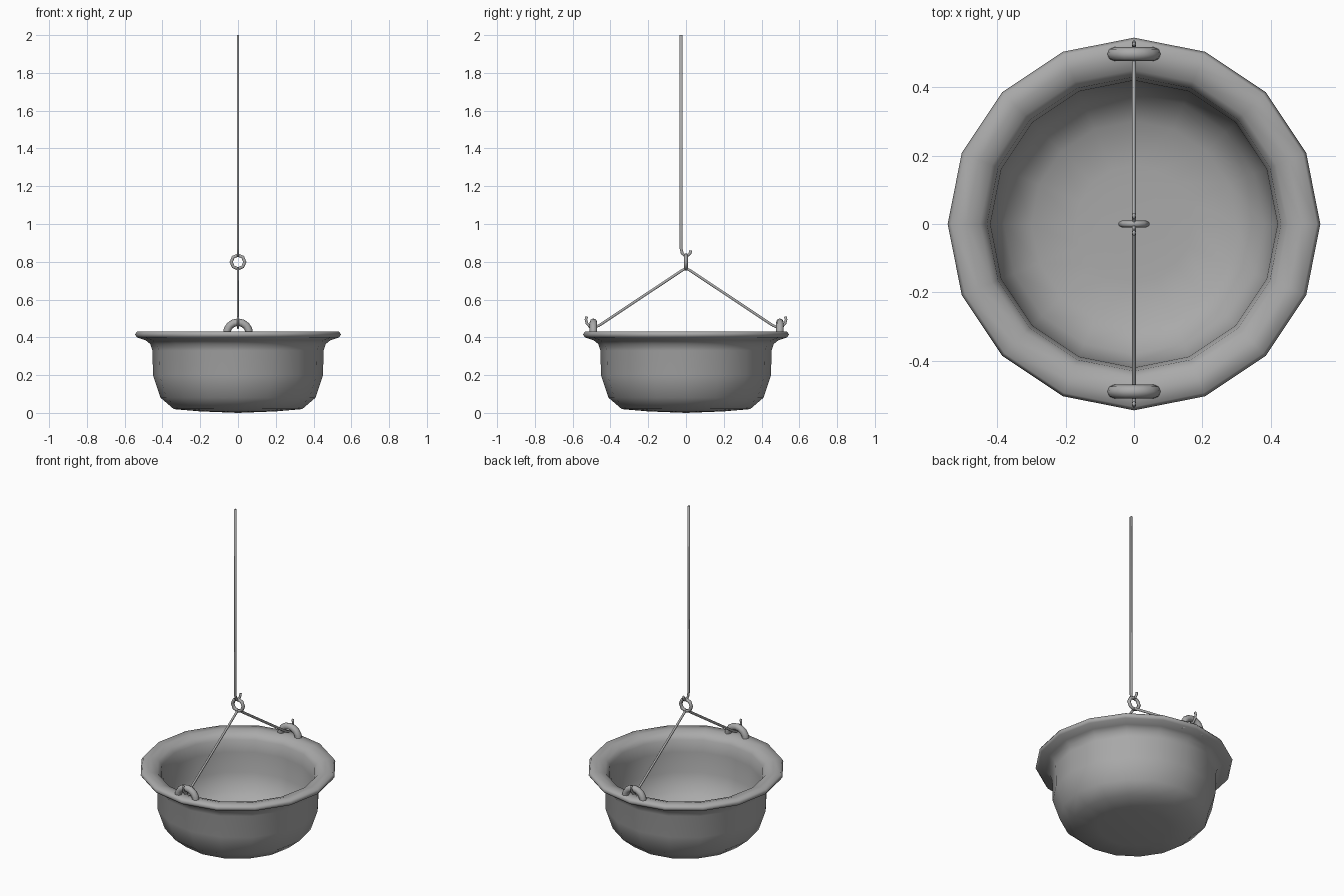
import bpy, math
from mathutils import Vector

cube = bpy.data.objects.get("Cube")
if cube:
    bpy.data.objects.remove(cube)

# One plain metal colour
metal = bpy.data.materials.new("grey metal")
metal.use_nodes = True
grey = (0.4, 0.4, 0.4, 1)
metal.diffuse_color = grey
metal.node_tree.nodes["Principled BSDF"].inputs["Base Color"].default_value = grey


def finish(name, mesh, smooth=True):
    obj = bpy.data.objects.new(name, mesh)
    bpy.context.collection.objects.link(obj)
    mesh.materials.append(metal)
    for p in mesh.polygons:
        p.use_smooth = smooth
    return obj


def lathe(name, profile, sides):
    """Spin a closed (radius, height) profile; ends with zero radius become poles."""
    verts, rings, faces = [], [], []
    for r, z in profile:
        count = sides if r > 0 else 1
        ring = []
        for i in range(count):
            a = math.tau * i / sides
            ring.append(len(verts))
            verts.append((r * math.cos(a), r * math.sin(a), z))
        rings.append(ring)
    for low, high in zip(rings, rings[1:]):
        for i in range(sides):
            j = (i + 1) % sides
            if len(low) == 1:
                faces.append((low[0], high[j], high[i]))
            elif len(high) == 1:
                faces.append((low[i], low[j], high[0]))
            else:
                faces.append((low[i], low[j], high[j], high[i]))
    mesh = bpy.data.meshes.new(name)
    mesh.from_pydata(verts, [], faces)
    return finish(name, mesh)


def tube(name, path, width, depth, sides=6, closed=False, side_axis=(1, 0, 0)):
    """Sweep an oval section along a path lying square to side_axis."""
    side = Vector(side_axis)
    pts = [Vector(p) for p in path]
    n = len(pts)
    verts, faces = [], []
    for k, p in enumerate(pts):
        before = pts[k - 1] if closed or k else p
        after = pts[(k + 1) % n] if closed or k < n - 1 else p
        normal = (after - before).normalized().cross(side)
        for i in range(sides):
            a = math.tau * i / sides
            verts.append(p + side * width * math.cos(a) + normal * depth * math.sin(a))
    for k in range(n if closed else n - 1):
        m = (k + 1) % n
        for i in range(sides):
            j = (i + 1) % sides
            faces.append((k * sides + i, k * sides + j, m * sides + j, m * sides + i))
    if not closed:
        faces.append(tuple(reversed(range(sides))))
        faces.append(tuple(range((n - 1) * sides, n * sides)))
    mesh = bpy.data.meshes.new(name)
    mesh.from_pydata(verts, [], faces)
    return finish(name, mesh)


def arc(radius, y, z, start, end, steps):
    return [(radius * math.cos(a), y, z + radius * math.sin(a))
            for a in (start + (end - start) * i / steps for i in range(steps + 1))]


# Basin with a flared rim, outside then inside
lathe("basin", [
    (0, 0), (0.2, 0.008), (0.34, 0.02), (0.41, 0.08), (0.45, 0.2),
    (0.453, 0.33), (0.465, 0.365), (0.49, 0.385), (0.535, 0.4), (0.545, 0.415),
    (0.535, 0.43), (0.49, 0.43), (0.45, 0.418), (0.43, 0.39), (0.42, 0.32),
    (0.415, 0.2), (0.38, 0.1), (0.3, 0.045), (0.17, 0.03), (0.1, 0.032), (0, 0.025),
], 16)

# Rim lugs and the hooked hanging rods that pass through them
for label, s, lug_y in (("front", -1, 0.49), ("back", 1, 0.497)):
    tube(label + "_lug", arc(0.06, s * lug_y, 0.42, -0.4, math.pi + 0.4, 10),
         0.02, 0.02, 8, side_axis=(0, 1, 0))
    hook = [(0, 0.765), (0.02, 0.755), (0.46, 0.463), (0.485, 0.452),
            (0.508, 0.455), (0.525, 0.475), (0.53, 0.495), (0.525, 0.51)]
    tube(label + "_rod", [(0, s * y, z) for y, z in hook], 0.006, 0.008)

# Linking ring
tube("link_ring", arc(0.036, 0, 0.799, 0, math.tau * 7 / 8, 7),
     0.01, 0.01, 6, closed=True, side_axis=(0, 1, 0))

# Long upright rod with a hooked foot
foot = [(-0.026, 2.0), (-0.026, 0.87), (-0.02, 0.845), (-0.006, 0.832),
        (0.01, 0.834), (0.022, 0.846), (0.025, 0.86)]
tube("upright_rod", [(0, y, z) for y, z in foot], 0.006, 0.009)
